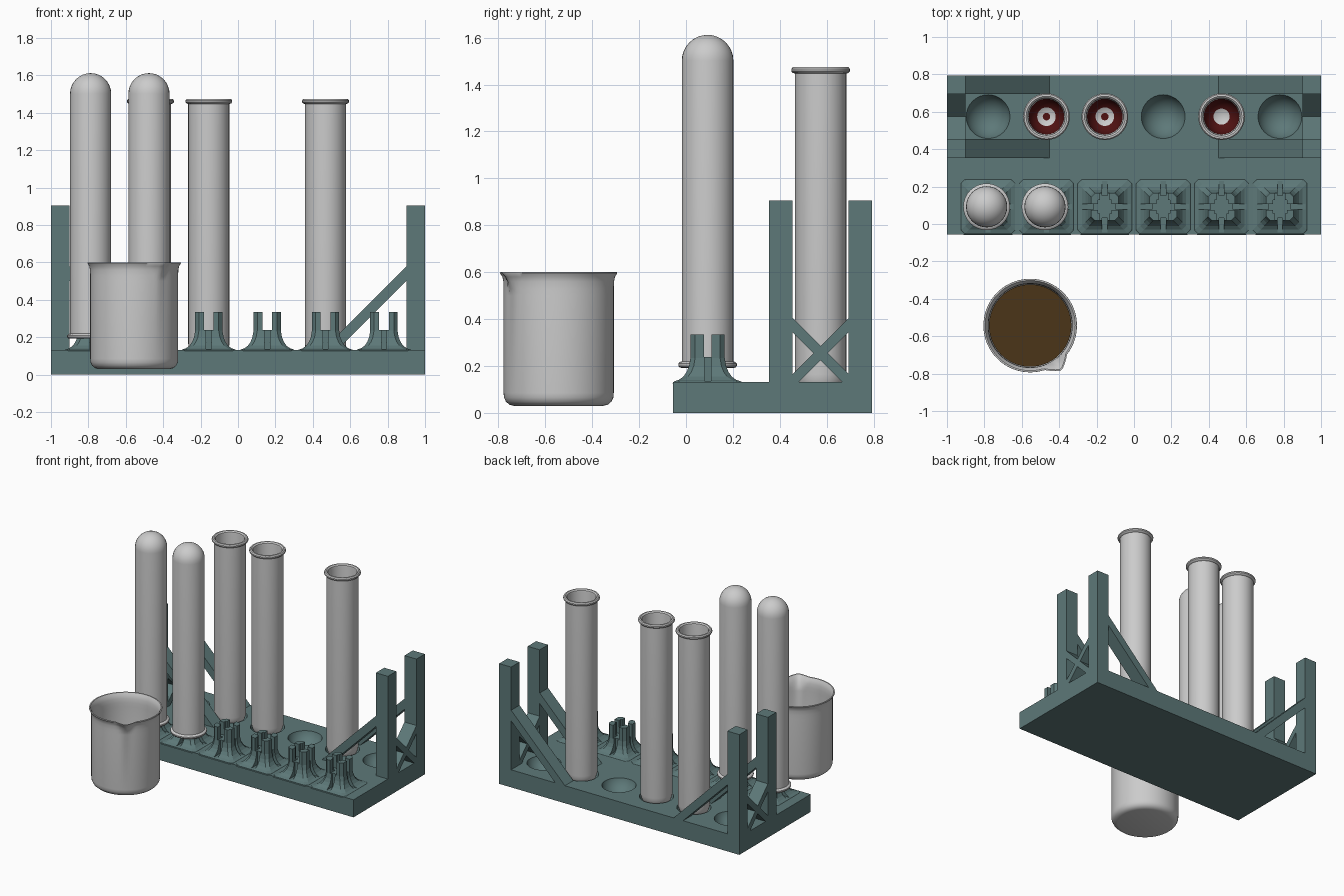
import bpy, bmesh
from math import sin, cos, pi, atan2, radians
from mathutils import Matrix, Vector

if "Cube" in bpy.data.objects:
    bpy.data.objects.remove(bpy.data.objects["Cube"])

BASE_Z = 0.132
XS = [-0.78 + 0.312 * i for i in range(6)]
PEG_Y, HOLE_Y = 0.092, 0.574


def material(name, rgb):
    m = bpy.data.materials.new(name)
    m.diffuse_color = (*rgb, 1)
    m.use_nodes = True
    m.node_tree.nodes["Principled BSDF"].inputs["Base Color"].default_value = m.diffuse_color
    return m


teal = material("rack_teal", (0.11, 0.19, 0.19))
red = material("liquid_red", (0.08, 0.006, 0.006))
brown = material("liquid_brown", (0.07, 0.035, 0.009))


def finish(bm, name, mat=None, smooth=False):
    me = bpy.data.meshes.new(name)
    bm.to_mesh(me)
    bm.free()
    ob = bpy.data.objects.new(name, me)
    bpy.context.collection.objects.link(ob)
    if mat:
        me.materials.append(mat)
    if smooth:
        bpy.ops.object.select_all(action='DESELECT')
        ob.select_set(True)
        bpy.context.view_layer.objects.active = ob
        bpy.ops.object.shade_smooth_by_angle(angle=radians(35))
    return ob


def copy(ob, name, loc, rot=(0, 0, 0)):
    c = bpy.data.objects.new(name, ob.data)
    c.location, c.rotation_euler = loc, rot
    bpy.context.collection.objects.link(c)
    return c


def add_box(bm, x0, x1, y0, y1, z0, z1):
    m = Matrix.Translation(((x0 + x1) / 2, (y0 + y1) / 2, (z0 + z1) / 2))
    bmesh.ops.create_cube(bm, size=1, matrix=m @ Matrix.Diagonal((x1 - x0, y1 - y0, z1 - z0, 1)))


def add_prism(bm, pts, axis, a, b):
    # outline in (x, z) or (y, z), extruded along the remaining axis
    place = (lambda u, z, d: (u, d, z)) if axis == 'y' else (lambda u, z, d: (d, u, z))
    f = bm.faces.new([bm.verts.new(place(u, z, a)) for u, z in pts])
    ext = bmesh.ops.extrude_face_region(bm, geom=[f])
    new = [v for v in ext['geom'] if isinstance(v, bmesh.types.BMVert)]
    bmesh.ops.translate(bm, verts=new, vec=(0, b - a, 0) if axis == 'y' else (b - a, 0, 0))


def revolve(profiles, seg=32):
    bm = bmesh.new()
    for prof in profiles:
        rings = [[bm.verts.new((r * cos(2 * pi * j / seg), r * sin(2 * pi * j / seg), z))
                  for j in range(seg)] for r, z in prof]
        for lo, hi in zip(rings, rings[1:]):
            for j in range(seg):
                k = (j + 1) % seg
                bm.faces.new((lo[j], lo[k], hi[k], hi[j]))
    bmesh.ops.remove_doubles(bm, verts=bm.verts, dist=1e-5)
    return bm


def cut(ob, bm):
    # boolean difference, baked into the mesh
    cutter = finish(bm, "cutter")
    cutter.hide_render = True
    mod = ob.modifiers.new("cut", 'BOOLEAN')
    mod.operation, mod.solver, mod.object = 'DIFFERENCE', 'EXACT', cutter
    dg = bpy.context.evaluated_depsgraph_get()
    me = bpy.data.meshes.new_from_object(ob.evaluated_get(dg))
    ob.modifiers.clear()
    ob.data = me
    bpy.data.objects.remove(cutter)


# rack base with round-bottomed wells
bm = bmesh.new()
add_box(bm, -1, 1, -0.055, 0.794, 0, BASE_Z)
base = finish(bm, "rack_base", teal)
bm = bmesh.new()
for x in XS:
    bmesh.ops.create_uvsphere(bm, u_segments=32, v_segments=20, radius=0.122,
                              matrix=Matrix.Translation((x, HOLE_Y, 0.165)))
cut(base, bm)
base.select_set(True)
bpy.context.view_layer.objects.active = base
bpy.ops.object.shade_smooth_by_angle(angle=radians(30))

# corner posts, diagonal braces and crossed end braces
for s, side in ((-1, "left"), (1, "right")):
    x0, x1 = sorted((s * 0.9, s))
    for y, end in ((0.354, "front"), (0.694, "back")):
        bm = bmesh.new()
        add_box(bm, x0, x1, y, y + 0.1, BASE_Z, 0.905)
        finish(bm, f"{side}_{end}_post", teal)
        bm = bmesh.new()
        add_prism(bm, [(s * u, z) for u, z in
                       ((0.9, 0.58), (0.45, 0.13), (0.53, 0.13), (0.9, 0.5))], 'y', y, y + 0.1)
        bmesh.ops.recalc_face_normals(bm, faces=bm.faces)
        finish(bm, f"{side}_{end}_brace", teal)
    for m, label in ((1, "a"), (-1, "b")):
        bm = bmesh.new()
        add_prism(bm, [(HOLE_Y + m * u, z) for u, z in
                       ((-0.12, 0.405), (-0.12, 0.345), (0.095, 0.13), (0.12, 0.13), (0.12, 0.165))],
                  'x', x0, x1)
        bmesh.ops.recalc_face_normals(bm, faces=bm.faces)
        finish(bm, f"{side}_cross_brace_{label}", teal)

# drying peg: concave flared column, slotted into four prongs
bm = bmesh.new()
rings = []
for h, z in ((0.15, 0.126), (0.143, 0.134), (0.122, 0.141), (0.103, 0.155), (0.089, 0.175),
             (0.079, 0.2), (0.073, 0.235), (0.073, 0.335)):
    c = h - 0.02
    rings.append([bm.verts.new((x, y, z)) for x, y in
                  ((h, -c), (h, c), (c, h), (-c, h), (-h, c), (-h, -c), (-c, -h), (c, -h))])
for lo, hi in zip(rings, rings[1:]):
    for j in range(8):
        k = (j + 1) % 8
        bm.faces.new((lo[j], lo[k], hi[k], hi[j]))
bm.faces.new(rings[0][::-1])
bm.faces.new(rings[-1])
peg = finish(bm, "drying_peg_1", teal)
slots = [(-0.026, 0.026, -0.2, 0.2, 0.238, 0.4), (-0.2, 0.2, -0.016, 0.016, 0.238, 0.4),
         (-0.037, 0.037, -0.037, 0.037, 0.243, 0.41)]
for s in (-1, 1):  # grooves down the flared sides
    a, b = sorted((s * 0.06, s * 0.21))
    slots += [(a, b, -0.014, 0.014, 0.136, 0.42), (-0.014, 0.014, a, b, 0.136, 0.42)]
for dims in slots:
    bm = bmesh.new()
    add_box(bm, *dims)
    cut(peg, bm)
peg.location = (XS[0], PEG_Y, 0)
for i in range(1, 6):
    copy(peg, f"drying_peg_{i + 1}", (XS[i], PEG_Y, 0))


# test tubes with beaded rims
def bowl(r, zc, a0=0.0, n=8):
    return [(r * sin(a0 + (pi / 2 - a0) * i / n), zc - r * cos(a0 + (pi / 2 - a0) * i / n))
            for i in range(n + 1)]


tube_profile = bowl(0.11, 0.11) + [
    (0.11, 1.392), (0.119, 1.395), (0.125, 1.402), (0.125, 1.411), (0.119, 1.419),
    (0.109, 1.42), (0.1, 1.412), (0.098, 1.4)] + bowl(0.098, 0.11)[::-1]
tube = finish(revolve([tube_profile]), "test_tube_1", smooth=True)
tube.location = (XS[1], HOLE_Y, 0.055)
copy(tube, "test_tube_2", (XS[2], HOLE_Y, 0.055))
copy(tube, "test_tube_3", (XS[4], HOLE_Y, 0.055))
for i in range(2):
    copy(tube, f"drying_tube_{i + 1}", (XS[i] - 0.008, PEG_Y, 1.612), (pi, 0, 0))

# red residue lining the upright tubes
R = 0.095
ring_lining = [[(R, 0.45)] + bowl(R, 0.11, 0.55)[::-1], [(0.02, 0.017), (0, 0.015)]]
disc_lining = [[(R, 0.45)] + bowl(R, 0.11, 0.47)[::-1]]
res = finish(revolve(ring_lining), "tube_residue_1", red, True)
res.location = (XS[1], HOLE_Y, 0.055)
copy(res, "tube_residue_2", (XS[2], HOLE_Y, 0.055))
finish(revolve(disc_lining), "tube_residue_3", red, True).location = (XS[4], HOLE_Y, 0.055)

# beaker with a pouring spout pulled out of its rim
bm = revolve([[(0, 0.03), (0.19, 0.03), (0.21, 0.035), (0.225, 0.048), (0.233, 0.065), (0.235, 0.085),
               (0.235, 0.5), (0.235, 0.53), (0.236, 0.56), (0.24, 0.58), (0.25, 0.596), (0.249, 0.6),
               (0.241, 0.6), (0.231, 0.583), (0.225, 0.56), (0.223, 0.53), (0.223, 0.5),
               (0.223, 0.09), (0.217, 0.065), (0.195, 0.045), (0, 0.045)]], 96)
spout = radians(-55)
for v in bm.verts:
    if v.co.z > 0.505:
        t = (v.co.z - 0.505) / 0.095
        da = abs((atan2(v.co.y, v.co.x) - spout + pi) % (2 * pi) - pi)
        out = Vector((v.co.x, v.co.y, 0)).normalized()
        v.co += out * 0.045 * t * max(0, 1 - da / (0.1 + 0.2 * t))
beaker = finish(bm, "beaker", smooth=True)
beaker.location = (-0.555, -0.543, 0)

# liquid in the beaker
liquid = finish(revolve([[(0, 0.05), (0.19, 0.05), (0.213, 0.068), (0.22, 0.092), (0.22, 0.32), (0, 0.32)]], 96),
                "beaker_liquid", brown, True)
liquid.location = beaker.location
